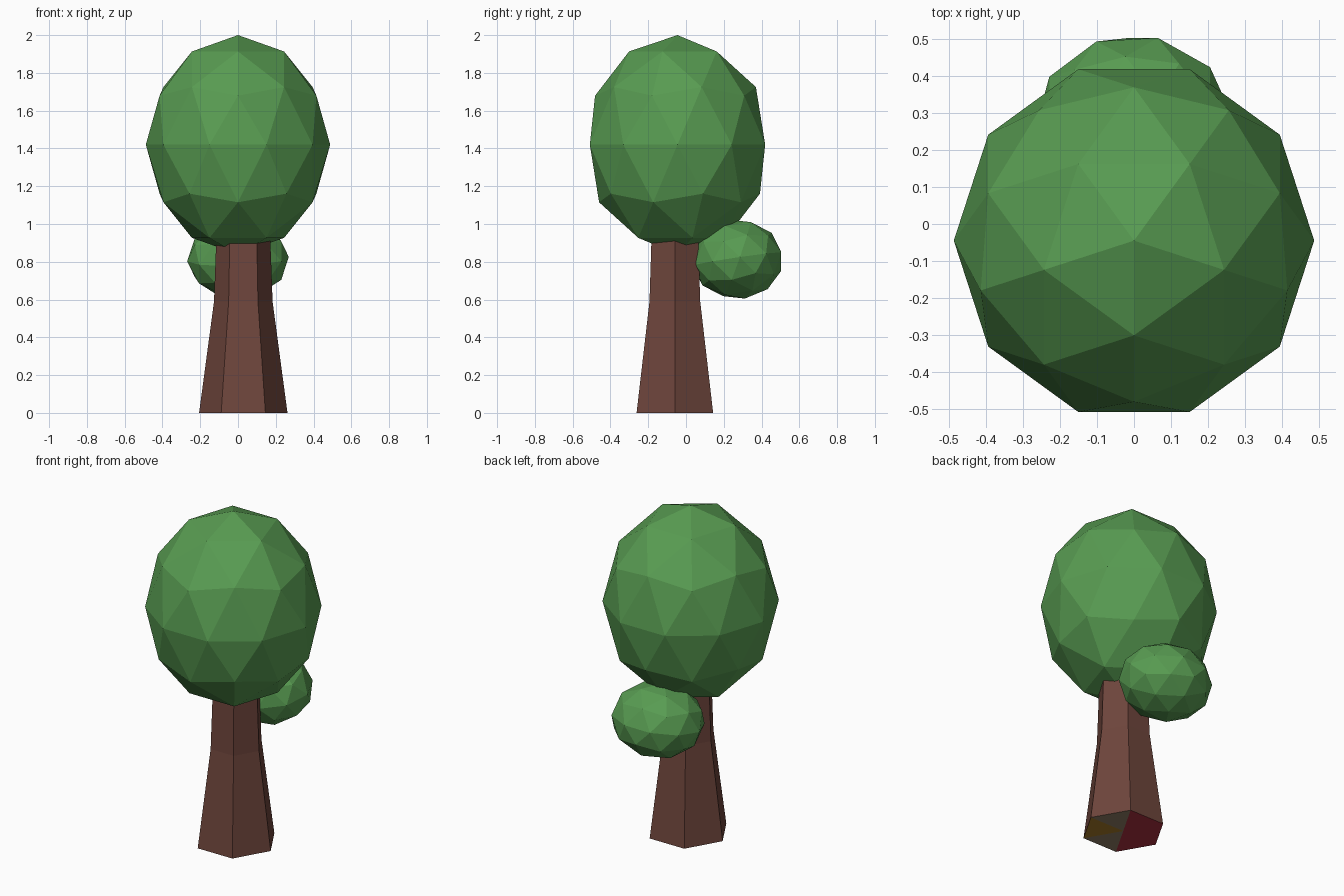
import bpy, bmesh, math
from mathutils import Matrix, Euler

if "Cube" in bpy.data.objects:
    bpy.data.objects.remove(bpy.data.objects["Cube"])


def material(name, rgb):
    m = bpy.data.materials.new(name)
    m.diffuse_color = (*rgb, 1)
    m.use_nodes = True
    m.node_tree.nodes["Principled BSDF"].inputs["Base Color"].default_value = m.diffuse_color
    return m


LEAF = material("leaf green", (0.098, 0.332, 0.084))
BARK = material("bark brown", (0.156, 0.060, 0.045))
TAN = material("underside tan", (0.28, 0.21, 0.13))
RED = material("underside red", (0.42, 0.03, 0.05))
YELLOW = material("underside yellow", (0.40, 0.20, 0.02))


def add_object(name, bm, mats):
    bmesh.ops.recalc_face_normals(bm, faces=bm.faces)
    mesh = bpy.data.meshes.new(name)
    bm.to_mesh(mesh)
    bm.free()
    for m in mats:
        mesh.materials.append(m)
    ob = bpy.data.objects.new(name, mesh)
    bpy.context.collection.objects.link(ob)
    return ob


def foliage(name, centre, radii, rotation):
    """Faceted 80-sided ball, turned first and then stretched."""
    bm = bmesh.new()
    bmesh.ops.create_icosphere(bm, subdivisions=2, radius=1)
    turn = Euler([math.radians(a) for a in rotation]).to_matrix().to_4x4()
    bm.transform(Matrix.Translation(centre) @ Matrix.Diagonal((*radii, 1)) @ turn)
    add_object(name, bm, [LEAF])


# Foliage: main crown and the small clump behind
foliage("crown", (0, -0.045, 1.42), (0.488, 0.488, 0.58), (0, 0, -90))
foliage("small_foliage", (0, 0.27, 0.814), (0.27, 0.245, 0.212), (10, 0, -14))

# Trunk: six-sided rings, flared toward the ground
bm = bmesh.new()
rings = []
for z, r in ((0, 0.234), (0.59, 0.155), (0.92, 0.143), (1.1, 0.135)):
    rings.append([bm.verts.new((0.028 + r * math.cos(i * math.pi / 3),
                                -0.059 + r * math.sin(i * math.pi / 3), z))
                  for i in range(6)])
for low, high in zip(rings, rings[1:]):
    for i in range(6):
        j = (i + 1) % 6
        bm.faces.new((low[i], low[j], high[j], high[i]))
bm.faces.new(rings[-1])

# Underside: six wedges in patches of tan, red and yellow
hub = bm.verts.new((0.028, -0.059, 0))
for i, colour in enumerate((1, 2, 2, 2, 1, 3)):
    face = bm.faces.new((hub, rings[0][(i + 1) % 6], rings[0][i]))
    face.material_index = colour
add_object("trunk", bm, [BARK, TAN, RED, YELLOW])
